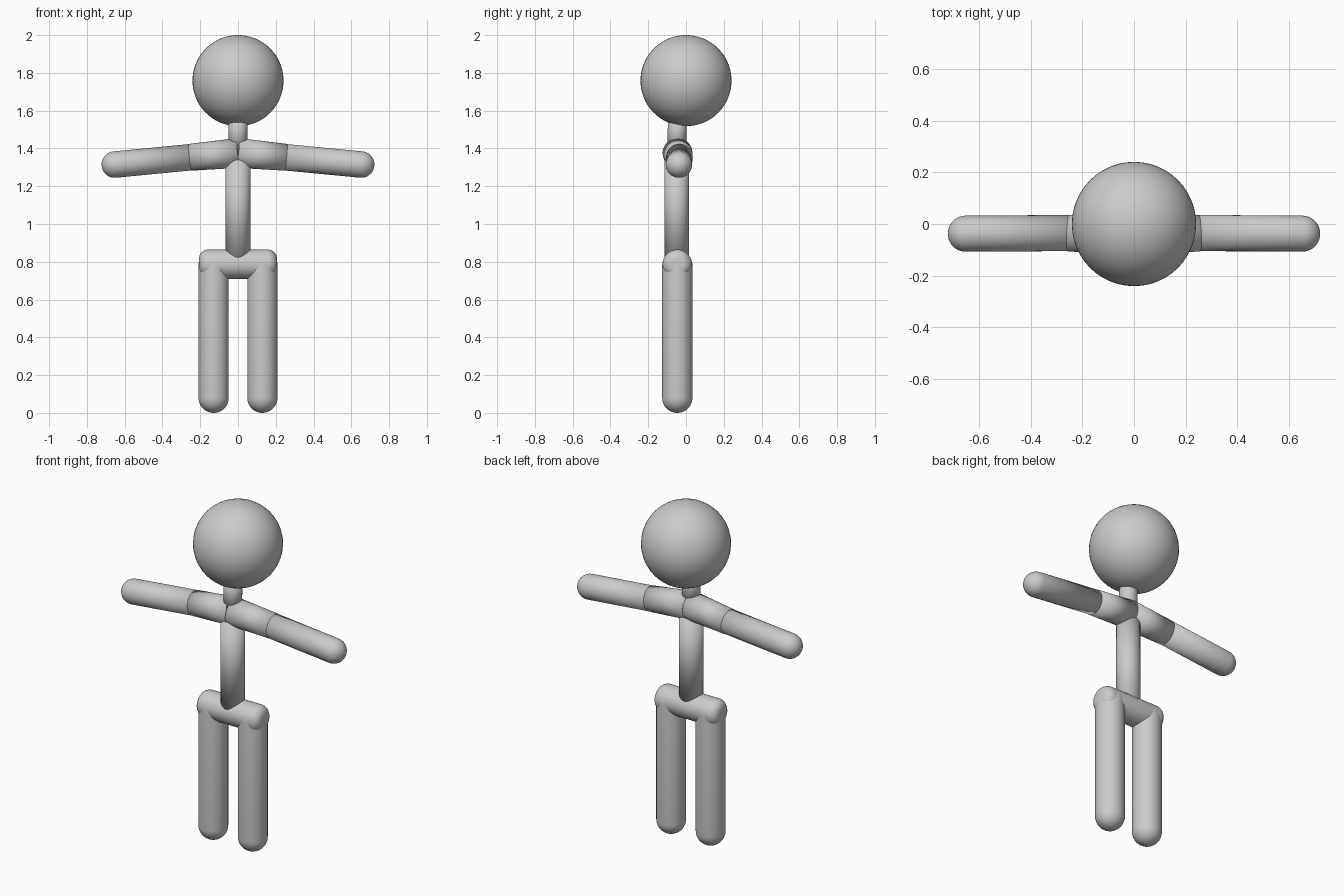
import bpy, bmesh, math
from mathutils import Vector

if "Cube" in bpy.data.objects:
    bpy.data.objects.remove(bpy.data.objects["Cube"])

SEG = 40
Y = -0.046  # depth of the body axis behind/in front of the head centre

grey = bpy.data.materials.new("light_grey")
grey.diffuse_color = (0.6, 0.6, 0.6, 1)
grey.use_nodes = True
grey.node_tree.nodes["Principled BSDF"].inputs["Base Color"].default_value = grey.diffuse_color


def finish(name, bm):
    bmesh.ops.recalc_face_normals(bm, faces=bm.faces)
    mesh = bpy.data.meshes.new(name)
    bm.to_mesh(mesh)
    bm.free()
    mesh.materials.append(grey)
    for p in mesh.polygons:
        p.use_smooth = True
    obj = bpy.data.objects.new(name, mesh)
    bpy.context.collection.objects.link(obj)
    return obj


def tube(name, start, end, r0, r1, round0=0.0, round1=0.0):
    """Tapered tube from start to end tip; round0/round1 are end rounding radii."""
    start, end = Vector(start), Vector(end)
    axis = end - start
    length = axis.length
    rot = Vector((0, 0, 1)).rotation_difference(axis.normalized())
    # profile of (radius, distance along axis)
    steps = [i / 10 * math.pi / 2 for i in range(11)]
    low = [(r0 - round0 + round0 * math.sin(a), round0 - round0 * math.cos(a))
           for a in steps] if round0 else [(r0, 0)]
    high = [(r1 - round1 + round1 * math.cos(a), length - round1 + round1 * math.sin(a))
            for a in steps] if round1 else [(r1, length)]
    bm = bmesh.new()
    rings = []
    for r, h in low + high:
        r = max(r, 0.0005)
        rings.append([bm.verts.new(start + rot @ Vector((
            r * math.cos(2 * math.pi * k / SEG), r * math.sin(2 * math.pi * k / SEG), h)))
            for k in range(SEG)])
    for a, b in zip(rings, rings[1:]):
        for k in range(SEG):
            n = (k + 1) % SEG
            bm.faces.new((a[k], a[n], b[n], b[k]))
    bm.faces.new(rings[0])
    bm.faces.new(rings[-1])
    return finish(name, bm)


# head
bm = bmesh.new()
bmesh.ops.create_uvsphere(bm, u_segments=48, v_segments=32, radius=0.241)
bmesh.ops.translate(bm, verts=bm.verts, vec=(0, 0, 1.759))
finish("head", bm)

# neck, torso and hips
tube("neck", (0, -0.05, 1.38), (0, -0.044, 1.6), 0.05, 0.05)
tube("torso", (0, -0.049, 0.79), (0, -0.049, 1.375), 0.066, 0.066)
tube("hips", (-0.207, Y, 0.787), (0.207, Y, 0.787), 0.078, 0.078, 0.05, 0.05)

# arms and legs on both sides
for side, s in (("right", -1), ("left", 1)):
    tube(side + "_shoulder", (0, -0.045, 1.376), (s * 0.255, -0.035, 1.353), 0.079, 0.071)
    tube(side + "_arm", (s * 0.245, -0.035, 1.354), (s * 0.722, -0.038, 1.308),
         0.07, 0.07, 0, 0.07)
    tube(side + "_leg", (s * 0.129, Y, 0), (s * 0.129, Y, 0.862), 0.08, 0.08, 0.08, 0.08)
